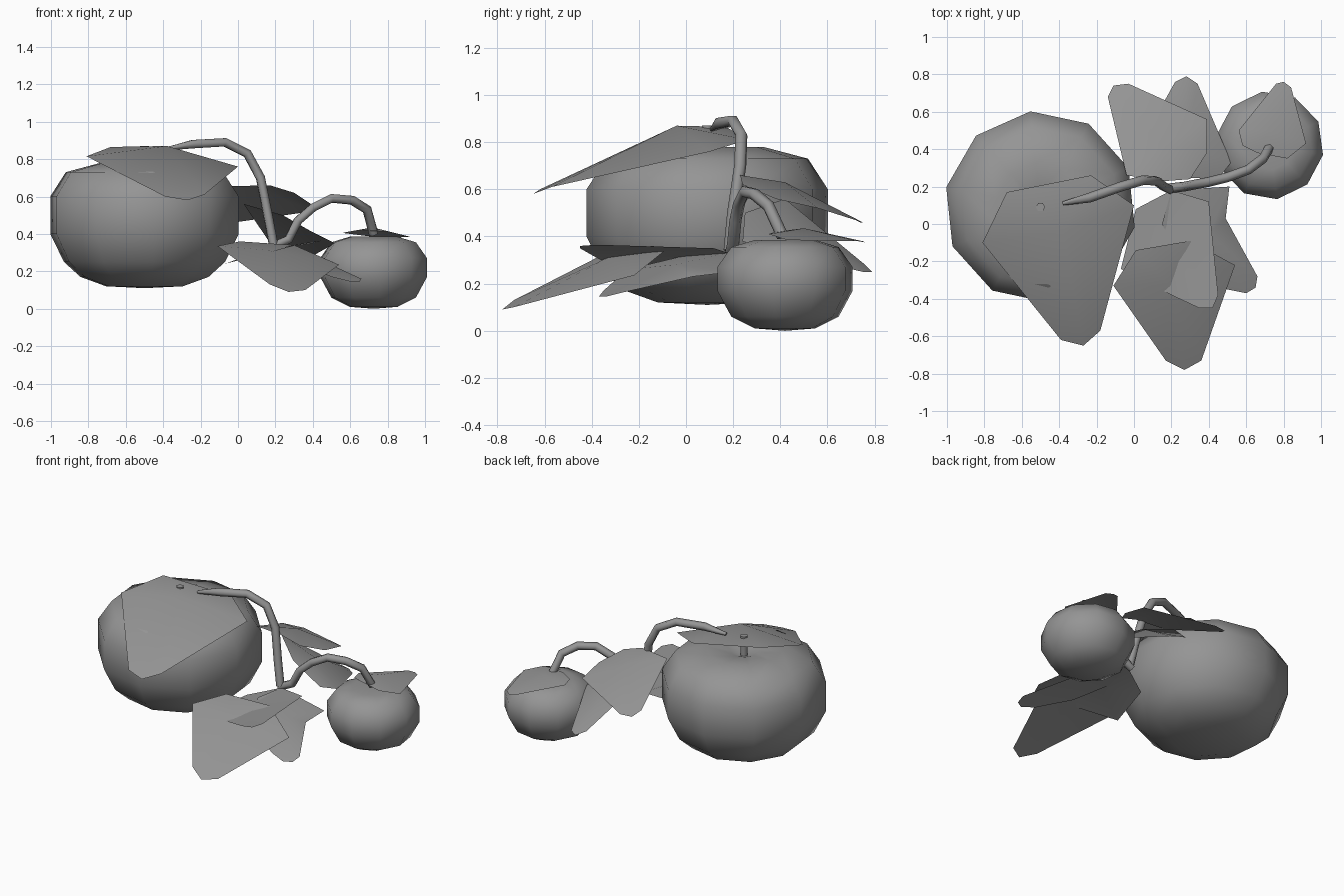
import bpy
import bmesh
from math import cos, sin, radians, tau

default_cube = bpy.data.objects.get("Cube")
if default_cube:
    bpy.data.objects.remove(default_cube, do_unlink=True)


def make_material(name, colour):
    material = bpy.data.materials.new(name)
    material.use_nodes = True
    material.diffuse_color = colour
    shader = material.node_tree.nodes["Principled BSDF"]
    shader.inputs["Base Color"].default_value = colour
    shader.inputs["Roughness"].default_value = 0.8
    return material


grey = make_material("plain grey", (0.3, 0.3, 0.3, 1))


def finish(bm, name):
    """Turn a bmesh into a smooth shaded object."""
    mesh = bpy.data.meshes.new(name)
    for face in bm.faces:
        face.smooth = True
    bm.to_mesh(mesh)
    bm.free()
    mesh.materials.append(grey)
    obj = bpy.data.objects.new(name, mesh)
    bpy.context.collection.objects.link(obj)
    return obj


def make_fruit(name, centre, profile, turn, sides=10):
    """Lathe a (radius, height) profile that starts and ends on the axis."""
    bm = bmesh.new()
    cx, cy = centre
    bottom = bm.verts.new((cx, cy, profile[0][1]))
    top = bm.verts.new((cx, cy, profile[-1][1]))
    rings = []
    for radius, height in profile[1:-1]:
        angles = [radians(turn) + tau * i / sides for i in range(sides)]
        rings.append([bm.verts.new((cx + radius * cos(a), cy + radius * sin(a), height))
                      for a in angles])
    for i in range(sides):
        j = (i + 1) % sides
        bm.faces.new((bottom, rings[0][j], rings[0][i]))
        bm.faces.new((top, rings[-1][i], rings[-1][j]))
        for low, high in zip(rings, rings[1:]):
            bm.faces.new((low[i], low[j], high[j], high[i]))
    return finish(bm, name)


def make_leaf(name, middle, outline):
    """Fan of faces around a raised middle point; outline runs anticlockwise."""
    bm = bmesh.new()
    hub = bm.verts.new(middle)
    rim = [bm.verts.new(point) for point in outline]
    for a, b in zip(rim, rim[1:] + rim[:1]):
        bm.faces.new((hub, a, b))
    return finish(bm, name)


def make_tube(name, points, thickness, tip=1.0):
    """Six sided tube along a path, narrowed at its first point by tip."""
    curve = bpy.data.curves.new(name, "CURVE")
    curve.dimensions = "3D"
    curve.bevel_depth = thickness
    curve.bevel_resolution = 1
    curve.use_fill_caps = True
    spline = curve.splines.new("POLY")
    spline.points.add(len(points) - 1)
    for target, point in zip(spline.points, points):
        target.co = (*point, 1)
    spline.points[0].radius = tip
    curve.materials.append(grey)
    obj = bpy.data.objects.new(name, curve)
    bpy.context.collection.objects.link(obj)
    bpy.ops.object.select_all(action="DESELECT")
    bpy.context.view_layer.objects.active = obj
    obj.select_set(True)
    bpy.ops.object.convert(target="MESH")
    bpy.ops.object.shade_smooth_by_angle(angle=radians(65))


# Fruits
make_fruit("large_fruit", (-0.5, 0.09),
           [(0, 0.11), (0.21, 0.12), (0.35, 0.17), (0.44, 0.25), (0.515, 0.4),
            (0.515, 0.6), (0.43, 0.73), (0.24, 0.78), (0.08, 0.76), (0, 0.73)], 24)
make_fruit("small_fruit", (0.725, 0.42),
           [(0, 0), (0.13, 0.01), (0.23, 0.06), (0.29, 0.17), (0.29, 0.27),
            (0.23, 0.355), (0.13, 0.385), (0, 0.36)], -10)

# Stems and vine
make_tube("large_fruit_stem", [(-0.5, 0.09, 0.72), (-0.5, 0.09, 0.8), (-0.5, 0.09, 0.87)], 0.025)
make_tube("long_vine",
          [(-0.38, 0.11, 0.855), (-0.24, 0.14, 0.88), (-0.07, 0.2, 0.89), (0.05, 0.235, 0.83),
           (0.12, 0.23, 0.7), (0.16, 0.2, 0.5), (0.19, 0.185, 0.34)], 0.026, 0.4)
make_tube("short_vine",
          [(0.18, 0.19, 0.33), (0.27, 0.2, 0.37), (0.32, 0.21, 0.47), (0.4, 0.225, 0.54),
           (0.5, 0.25, 0.59), (0.61, 0.29, 0.58), (0.69, 0.35, 0.53), (0.725, 0.41, 0.4)], 0.026)

# Leaves
make_leaf("large_fruit_leaf", (-0.38, -0.04, 0.87),
          [(-0.23, 0.26, 0.81), (-0.68, 0.17, 0.865), (-0.81, -0.1, 0.815), (-0.39, -0.62, 0.6),
           (-0.27, -0.65, 0.58), (-0.18, -0.57, 0.61), (0, 0.1, 0.76)])
make_leaf("small_fruit_leaf", (0.72, 0.5, 0.435),
          [(0.92, 0.43, 0.385), (0.84, 0.73, 0.38), (0.8, 0.76, 0.375), (0.76, 0.75, 0.38),
           (0.56, 0.5, 0.405), (0.58, 0.42, 0.41), (0.66, 0.38, 0.42), (0.82, 0.35, 0.41)])
make_leaf("front_leaf", (0.2, -0.33, 0.31),
          [(0.3, -0.09, 0.34), (0.01, -0.14, 0.36), (-0.11, -0.33, 0.335), (0.17, -0.73, 0.13),
           (0.27, -0.78, 0.09), (0.36, -0.73, 0.1), (0.54, -0.22, 0.235)])
make_leaf("upper_leaf", (0.2, -0.1, 0.32),
          [(0.4, 0.12, 0.35), (0.2, 0.18, 0.33), (0.01, 0.08, 0.27), (-0.07, -0.24, 0.24),
           (0.2, -0.38, 0.31), (0.35, -0.45, 0.35), (0.42, -0.45, 0.36), (0.45, -0.38, 0.365)])
make_leaf("side_leaf", (0.4, -0.05, 0.28),
          [(0.51, 0.2, 0.25), (0.2, 0.18, 0.33), (0.15, 0, 0.32), (0.28, -0.25, 0.26),
           (0.5, -0.35, 0.17), (0.6, -0.37, 0.145), (0.65, -0.34, 0.145), (0.66, -0.28, 0.16),
           (0.49, 0.03, 0.23)])
make_leaf("back_leaf", (0.15, 0.42, 0.63),
          [(0.3, 0.24, 0.62), (0.39, 0.38, 0.56), (0.39, 0.56, 0.52), (-0.03, 0.75, 0.46),
           (-0.11, 0.74, 0.46), (-0.14, 0.68, 0.49), (-0.04, 0.26, 0.655), (0.17, 0.23, 0.66)])
make_leaf("lower_back_leaf", (0.28, 0.42, 0.47),
          [(0.24, 0.25, 0.5), (0.45, 0.24, 0.38), (0.52, 0.33, 0.35), (0.34, 0.75, 0.25),
           (0.28, 0.79, 0.25), (0.22, 0.76, 0.28), (0.03, 0.42, 0.56)])
